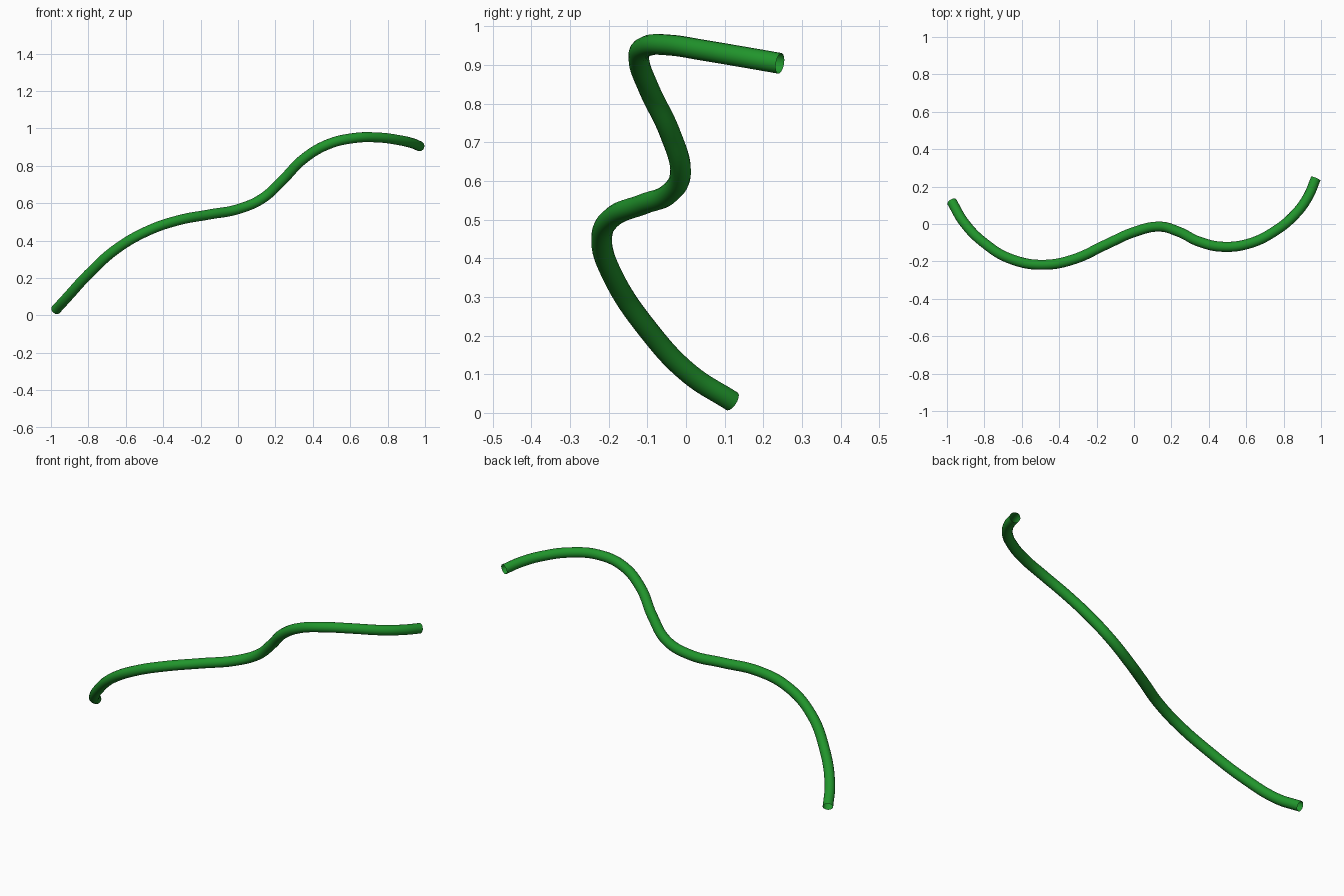
import bpy

if "Cube" in bpy.data.objects:
    bpy.data.objects.remove(bpy.data.objects["Cube"])

# Centreline of the tube, read off front, right and top views
path = [
    (-0.974, 0.119, 0.030), (-0.91, 0.010, 0.100), (-0.80, -0.102, 0.220),
    (-0.65, -0.190, 0.355), (-0.48, -0.218, 0.453), (-0.32, -0.188, 0.508),
    (-0.15, -0.110, 0.540), (0.0, -0.043, 0.568), (0.13, -0.014, 0.625),
    (0.24, -0.042, 0.725), (0.35, -0.095, 0.836), (0.48, -0.122, 0.914),
    (0.62, -0.103, 0.948), (0.75, -0.040, 0.951), (0.86, 0.050, 0.937),
    (0.93, 0.145, 0.921), (0.972, 0.243, 0.904),
]

# Hollow, open-ended bent tube
curve = bpy.data.curves.new("bent_tube", "CURVE")
curve.dimensions = "3D"
curve.resolution_u = 8
curve.bevel_depth = 0.027
curve.bevel_resolution = 6
curve.use_fill_caps = False
spline = curve.splines.new("BEZIER")
spline.bezier_points.add(len(path) - 1)
for point, co in zip(spline.bezier_points, path):
    point.co = co
    point.handle_left_type = point.handle_right_type = "AUTO"
tube = bpy.data.objects.new("bent_tube", curve)
bpy.context.collection.objects.link(tube)

# Turn the curve into a smooth mesh
bpy.context.view_layer.objects.active = tube
tube.select_set(True)
bpy.ops.object.convert(target="MESH")
tube = bpy.context.object
bpy.ops.object.shade_smooth()

# Green paint
green = bpy.data.materials.new("green")
green.diffuse_color = (0.015, 0.30, 0.025, 1)
green.use_nodes = True
green.node_tree.nodes["Principled BSDF"].inputs["Base Color"].default_value = green.diffuse_color
tube.data.materials.clear()
tube.data.materials.append(green)
